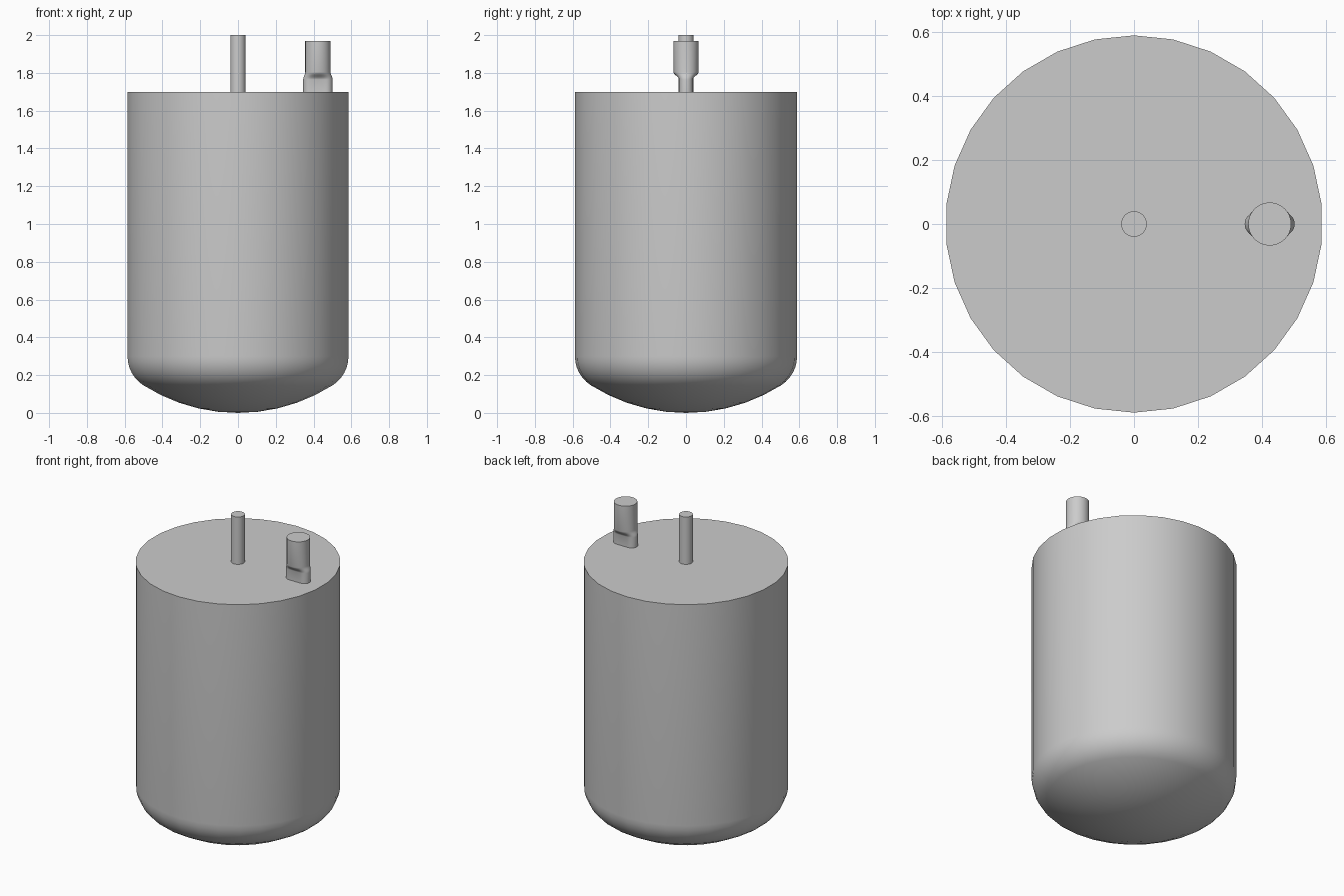
import bpy, bmesh
from math import sin, cos, pi, radians, sqrt, asin

if "Cube" in bpy.data.objects:
    bpy.data.objects.remove(bpy.data.objects["Cube"])


def loft(name, rings, bottom_tip=None):
    """Skin a stack of equal-length point rings and cap both ends."""
    bm = bmesh.new()
    loops = [[bm.verts.new(p) for p in ring] for ring in rings]
    n = len(loops[0])
    for lo, hi in zip(loops, loops[1:]):
        for i in range(n):
            j = (i + 1) % n
            bm.faces.new((lo[i], lo[j], hi[j], hi[i]))
    if bottom_tip:
        tip = bm.verts.new(bottom_tip)
        for i in range(n):
            bm.faces.new((tip, loops[0][(i + 1) % n], loops[0][i]))
    else:
        bm.faces.new(loops[0][::-1])
    bm.faces.new(loops[-1])
    bmesh.ops.recalc_face_normals(bm, faces=bm.faces)
    mesh = bpy.data.meshes.new(name)
    bm.to_mesh(mesh)
    bm.free()
    obj = bpy.data.objects.new(name, mesh)
    bpy.context.collection.objects.link(obj)
    bpy.ops.object.select_all(action='DESELECT')
    obj.select_set(True)
    bpy.context.view_layer.objects.active = obj
    bpy.ops.object.shade_smooth_by_angle(angle=radians(35))
    return obj


def circle(r, z, n, cx=0.0):
    return [(cx + r * cos(pi / 2 + 2 * pi * i / n), r * sin(pi / 2 + 2 * pi * i / n), z)
            for i in range(n)]


# Tank: dished bottom (shallow crown + rounded knuckle), straight wall, flat lid
R, LID = 0.588, 1.70
crown, knuckle = 0.8 * 2 * R, 0.154 * 2 * R
theta = asin((R - knuckle) / (crown - knuckle))
zc = crown - (crown - knuckle) * cos(theta)
profile = [(crown * sin(theta * k / 5), crown * (1 - cos(theta * k / 5))) for k in range(1, 6)]
for k in range(1, 7):
    a = theta + (pi / 2 - theta) * k / 6
    profile.append((R - knuckle + knuckle * sin(a), zc - knuckle * cos(a)))
profile.append((R, LID))
loft("tank", [circle(r, z, 30) for r, z in profile], bottom_tip=(0, 0, 0))

# Central shaft
loft("shaft", [circle(0.04, LID, 32), circle(0.04, 2.0, 32)])

# Offset port: oblong neck blending into a round head
PX, PR, N = 0.423, 0.067, 48
HALF_LEN, HALF_WID = 0.078, 0.036


def port_ring(z, t):
    """Ring blended from oblong (t=0) to circle (t=1)."""
    ring = []
    for i in range(N):
        a = 2 * pi * i / N
        x = HALF_LEN * cos(a)
        over = max(0.0, abs(x) - (HALF_LEN - HALF_WID))
        y = sqrt(max(0.0, HALF_WID ** 2 - over ** 2)) * (1 if sin(a) >= 0 else -1)
        ring.append((PX + x + (PR * cos(a) - x) * t, y + (PR * sin(a) - y) * t, z))
    return ring


blend = [(1.765 + 0.04 * k / 6, (k / 6) ** 2 * (3 - 2 * k / 6)) for k in range(7)]
loft("port", [port_ring(z, t) for z, t in [(LID, 0)] + blend + [(1.968, 1)]])
